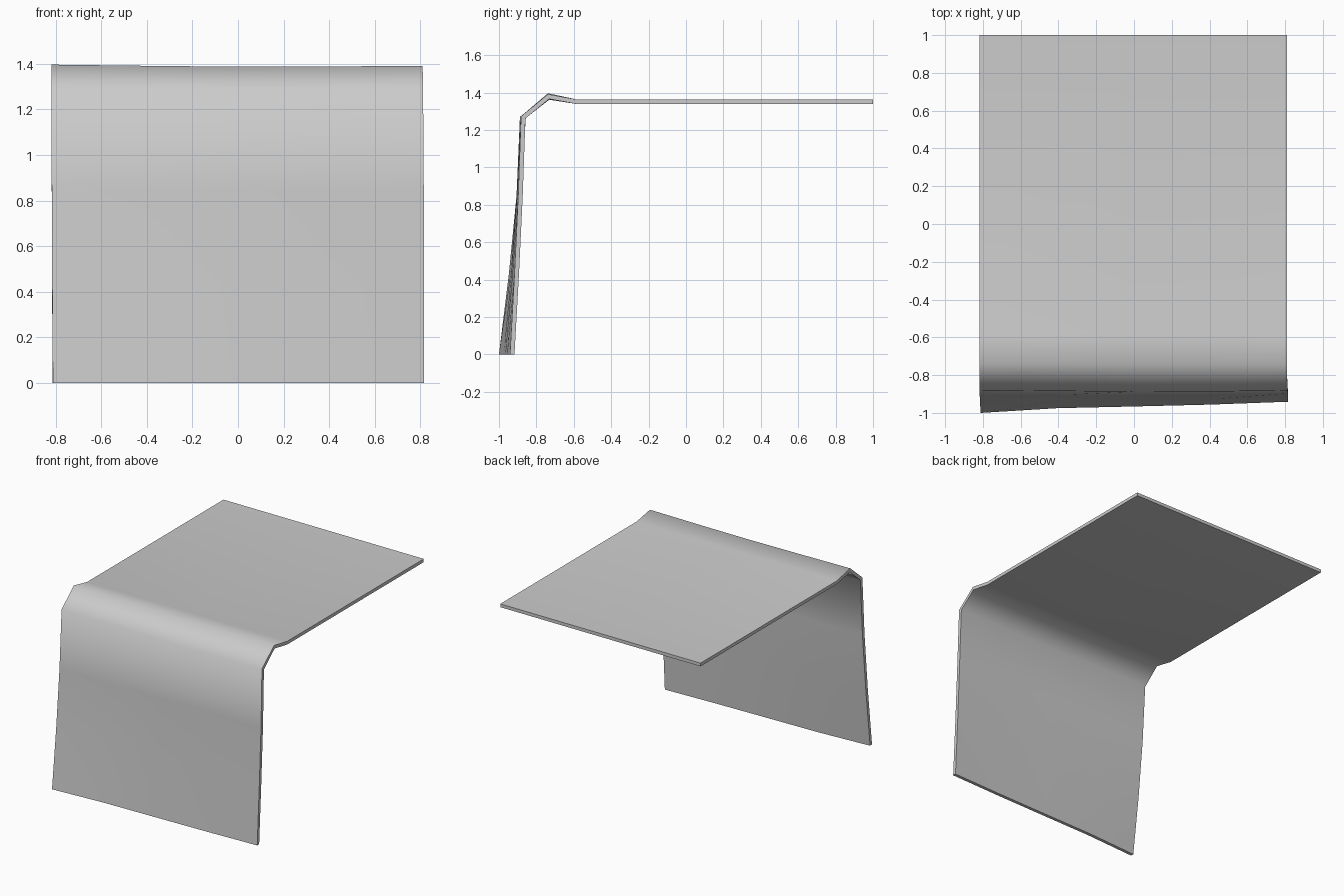
import bpy, bmesh

if "Cube" in bpy.data.objects:
    bpy.data.objects.remove(bpy.data.objects["Cube"])

# Column positions as a fraction of the width
COLS = [-1.0, -0.5, 0.0, 0.5, 1.0]

# Outer profile, hem to back: (left x, right x, y per column, z per column)
ROWS = [
    (-0.812, 0.815, [-1.0, -0.975, -0.966, -0.956, -0.941], [0.0] * 5),
    (-0.815, 0.815, [-0.947, -0.938, -0.934, -0.928, -0.917], [0.43] * 5),
    (-0.817, 0.815, [-0.906, -0.906, -0.906, -0.903, -0.897], [0.85] * 5),
    (-0.818, 0.812, [-0.88, -0.884, -0.888, -0.887, -0.882], [1.275, 1.272, 1.27, 1.27, 1.273]),
    (-0.818, 0.81, [-0.738] * 5, [1.396, 1.391, 1.387, 1.388, 1.391]),
    (-0.818, 0.81, [-0.585] * 5, [1.363] * 5),
    (-0.818, 0.81, [1.0] * 5, [1.363] * 5),
]

# Draped sheet surface
bm = bmesh.new()
grid = []
for left, right, ys, zs in ROWS:
    grid.append([bm.verts.new((left + (right - left) * (c + 1) / 2, y, z))
                 for c, y, z in zip(COLS, ys, zs)])
for a, b in zip(grid, grid[1:]):
    for i in range(len(COLS) - 1):
        bm.faces.new((a[i], a[i + 1], b[i + 1], b[i]))
mesh = bpy.data.meshes.new("draped_sheet")
bm.to_mesh(mesh)
bm.free()
sheet = bpy.data.objects.new("draped_sheet", mesh)
bpy.context.collection.objects.link(sheet)
bpy.context.view_layer.objects.active = sheet
sheet.select_set(True)

# Thickness, grown inwards
solid = sheet.modifiers.new("thickness", 'SOLIDIFY')
solid.thickness = 0.024
solid.offset = -1
solid.use_even_offset = True
bpy.ops.object.modifier_apply(modifier=solid.name)

# Level the hem on the ground
for v in sheet.data.vertices:
    if v.co.z < 0.02:
        v.co.z = 0.0

# Soft bends, crisp rim
bpy.ops.object.shade_smooth_by_angle(angle=1.1)
